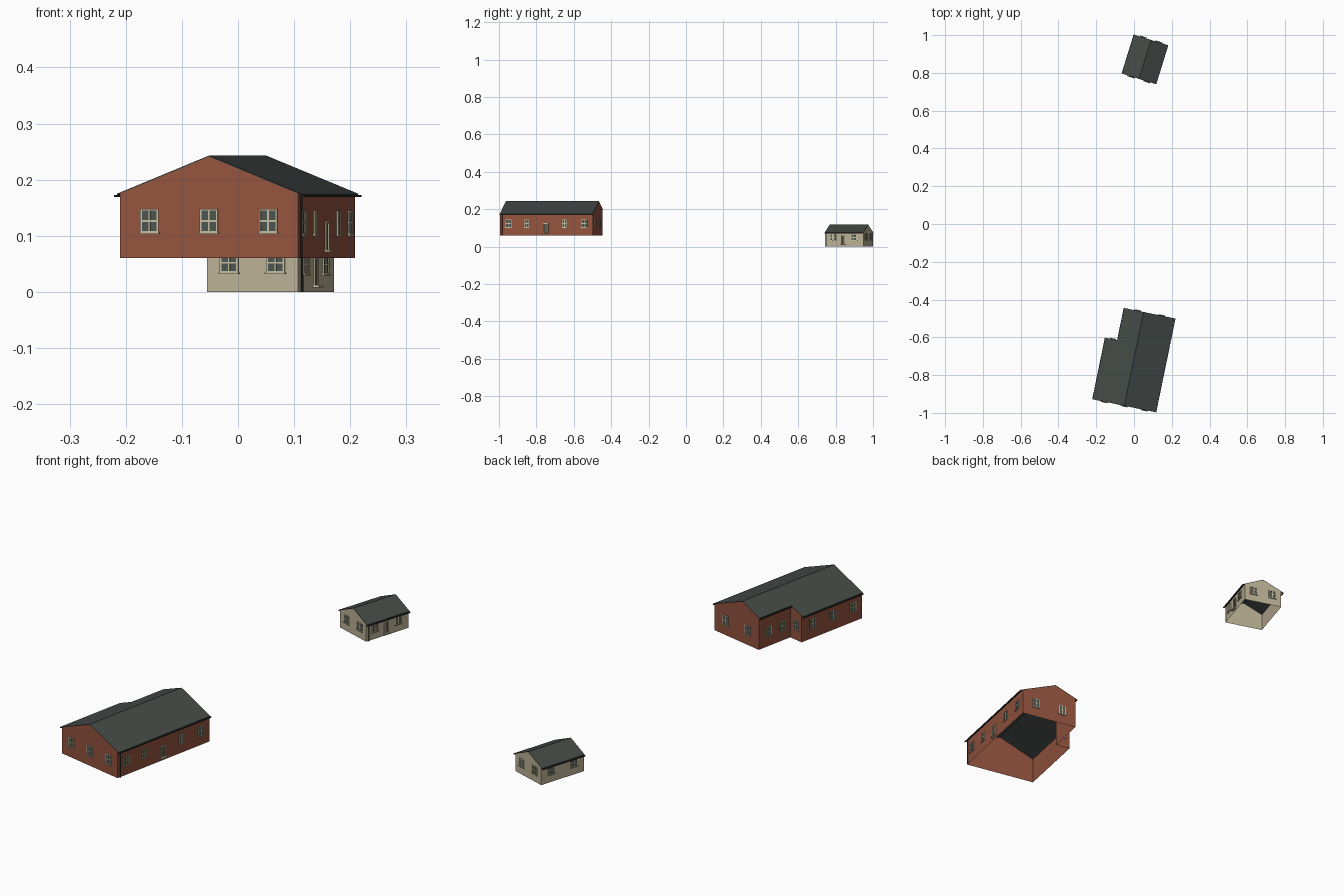
import bpy, bmesh
from math import radians
from mathutils import Matrix, Vector

if "Cube" in bpy.data.objects:
    bpy.data.objects.remove(bpy.data.objects["Cube"])


def material(name, r, g, b):
    m = bpy.data.materials.new(name)
    m.use_nodes = True
    m.diffuse_color = (r, g, b, 1)
    m.node_tree.nodes["Principled BSDF"].inputs["Base Color"].default_value = (r, g, b, 1)
    return m


BRICK = material("red brick", .30, .088, .05)
STONE = material("cream render", .50, .44, .30)
SLATE = material("dark slate", .058, .068, .062)
FRAME = material("cream frame", .56, .51, .35)
GLASS = material("grey glass", .07, .09, .082)
DOOR = material("brown door", .13, .11, .08)
METAL = material("dark gutter", .028, .032, .030)


def finish(bm, name, mat, matrix):
    mesh = bpy.data.meshes.new(name)
    bm.to_mesh(mesh)
    bm.free()
    mesh.materials.append(mat)
    obj = bpy.data.objects.new(name, mesh)
    obj.matrix_world = matrix
    bpy.context.collection.objects.link(obj)
    return obj


def box(bm, lo, hi, m=Matrix()):
    lo, hi = Vector(lo), Vector(hi)
    size = Matrix.Diagonal((*(hi - lo), 1))
    bmesh.ops.create_cube(bm, size=1, matrix=m @ Matrix.Translation((lo + hi) / 2) @ size)


# Wall facings: turn of a wall whose outside faces -y
FRONT, RIGHT, BACK, LEFT = 0, 90, 180, -90


class House:
    def __init__(self, name, wall, corner, turn, width, eave, ridge):
        self.name, self.wall = name, wall
        self.matrix = Matrix.Translation(corner) @ Matrix.Rotation(radians(-turn), 4, "Z")
        self.width, self.ridge = width, ridge
        self.slope = (ridge - eave) / (width / 2)
        self.frames, self.panes, self.doors = (bmesh.new() for _ in range(3))

    def height(self, x):
        return self.ridge - self.slope * abs(x + self.width / 2)

    def walls(self, plan):
        # Open shell whose top follows the roof slope
        bm = bmesh.new()
        pts = [(bm.verts.new((x, y, 0)), bm.verts.new((x, y, self.height(x)))) for x, y in plan]
        for (a, b), (c, d) in zip(pts, pts[1:] + pts[:1]):
            bm.faces.new((a, c, d, b))
        bmesh.ops.dissolve_limit(bm, angle_limit=.01, verts=bm.verts, edges=bm.edges)
        finish(bm, self.name + "_walls", self.wall, self.matrix)

    def roof(self, slopes):
        bm = bmesh.new()
        for plan in slopes:
            f = bm.faces.new([bm.verts.new((x, y, self.height(x))) for x, y in plan])
            f.normal_update()
            if f.normal.z < 0:
                f.normal_flip()
        bmesh.ops.remove_doubles(bm, verts=bm.verts, dist=.0001)
        obj = finish(bm, self.name + "_roof", SLATE, self.matrix)
        mod = obj.modifiers.new("thickness", "SOLIDIFY")
        mod.thickness, mod.offset = .002, 1

    def gutters(self, runs):
        # Each run is x, y start, y end along an eave
        bm = bmesh.new()
        for x, y0, y1 in runs:
            z = self.height(x)
            side = 1 if x > -self.width / 2 else -1
            a, b = sorted((x + .001 * side, x + .006 * side))
            box(bm, (a, y0, z - .004), (b, y1, z))
        # Downpipe by the front corner
        z = self.height(0)
        pipe = Matrix.Translation((.004, .012, z / 2))
        bmesh.ops.create_cone(bm, cap_ends=True, segments=8, radius1=.002, radius2=.002,
                              depth=z, matrix=pipe)
        finish(bm, self.name + "_gutters", METAL, self.matrix)

    def place(self, x, y, facing):
        return Matrix.Translation((x, y, 0)) @ Matrix.Rotation(radians(facing), 4, "Z")

    def window(self, x, y, facing, w, z0, z1, columns=2):
        m, h, t = self.place(x, y, facing), w / 2, .0032
        box(self.panes, (-h, -.0015, z0), (h, -.0002, z1), m)
        for i in range(columns + 1):
            c = -h + t / 2 + (w - t) * i / columns
            box(self.frames, (c - t / 2, -.003, z0), (c + t / 2, -.0002, z1), m)
        for i in range(3):
            c = z0 + t / 2 + (z1 - z0 - t) * i / 2
            box(self.frames, (-h, -.0028, c - t / 2), (h, -.0002, c + t / 2), m)
        # Projecting sill
        box(self.frames, (-h - .002, -.005, z0 - .002), (h + .002, -.0002, z0 + .001), m)

    def pair(self, x, y, facing, z0, z1):
        for s in (-.009, .009):
            self.window(x, y + s, facing, .013, z0, z1, 1)

    def door(self, x, y, facing, w, z0, z1):
        m, h, t = self.place(x, y, facing), w / 2, .004
        box(self.doors, (-h, -.0015, z0), (h, -.0002, z1), m)
        for s in (-1, 1):
            a, b = sorted((s * h, s * (h - t)))
            box(self.frames, (a, -.0035, z0), (b, -.0002, z1), m)
        box(self.frames, (-h, -.0035, z1 - t), (h, -.0002, z1), m)
        # Doorstep
        box(self.frames, (-h - .002, -.011, z0 - .004), (h + .002, -.0002, z0), m)

    def done(self):
        finish(self.frames, self.name + "_window_frames", FRAME, self.matrix)
        finish(self.panes, self.name + "_window_panes", GLASS, self.matrix)
        finish(self.doors, self.name + "_door", DOOR, self.matrix)


O = .005  # eave overhang

# Large brick house with a notched rear corner
W, L, N, K = .324, .507, .258, .333
big = House("large_house", BRICK, (.107, -.995, .06), 11.6, W, .115, .181)
mid = -W / 2
big.walls([(0, 0), (0, L), (mid, L), (-N, L), (-N, K), (-W, K), (-W, 0), (mid, 0)])
big.roof([[(mid, 0), (O, 0), (O, L), (mid, L)],
          [(mid, 0), (mid, L), (-N - O, L), (-N - O, K), (-W - O, K), (-W - O, 0)]])
big.gutters([(O, 0, L), (-W - O, 0, K), (-N - O, K, L)])
Z0, Z1 = .045, .088
for f in (1, 3, 5):
    big.window(-W * f / 6, 0, FRONT, .033, Z0, Z1)
for y, w in ((.047, .034), (.147, .026), (.353, .026), (.46, .034)):
    big.window(0, y, RIGHT, w, Z0 - .003, Z1 - .003)
big.door(0, .25, RIGHT, .028, .015, .066)
for f in (.25, .75):
    big.window(-N * f, L, BACK, .033, Z0, Z1)
for y in (.05, .16, .273):
    big.window(-W, y, LEFT, .032, Z0, Z1)
for y in (.377, .453):
    big.window(-N, y, LEFT, .03, Z0, Z1)
big.window((-W - N) / 2, K, BACK, .028, Z0, Z1)
big.done()

# Small cream cottage
W, L = .17, .216
small = House("small_house", STONE, (.107, .743, 0), 17.3, W, .076, .115)
mid = -W / 2
small.walls([(0, 0), (0, L), (mid, L), (-W, L), (-W, 0), (mid, 0)])
small.roof([[(mid, 0), (x, 0), (x, L), (mid, L)] for x in (O, -W - O)])
small.gutters([(O, 0, L), (-W - O, 0, L)])
Z0, Z1 = .034, .07
for f in (.245, .755):
    small.window(-W * f, 0, FRONT, .034, Z0, Z1)
    small.window(-W * f, L, BACK, .034, Z0, Z1)
small.pair(0, .045, RIGHT, Z0 - .003, Z1 - .003)
small.door(0, .103, RIGHT, .024, .012, .063)
small.window(0, .162, RIGHT, .034, Z0 - .003, Z1 - .003)
small.pair(-W, .166, LEFT, Z0, Z1)
small.window(-W, .05, LEFT, .034, Z0, Z1)
small.done()
